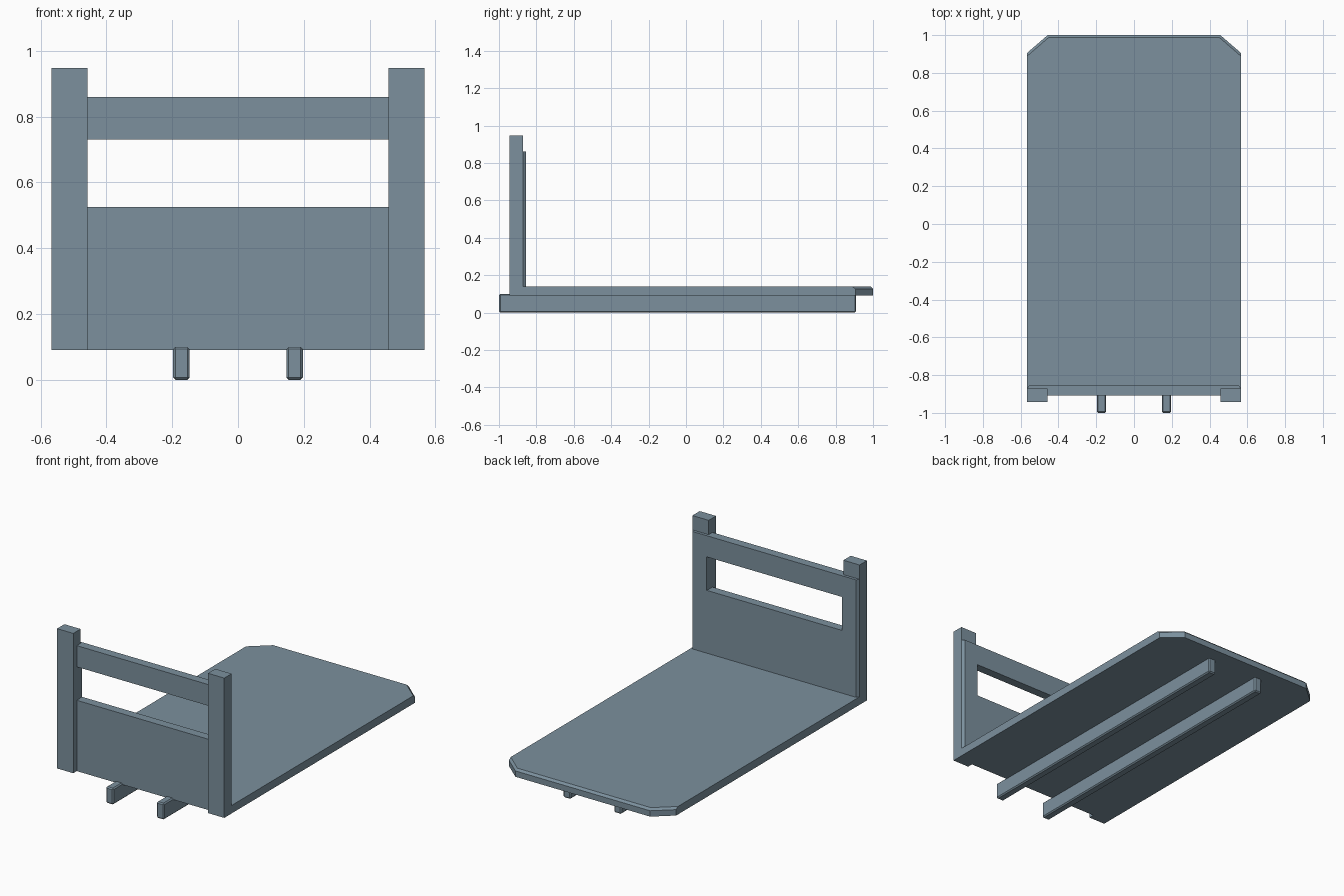
import bpy, bmesh

if "Cube" in bpy.data.objects:
    bpy.data.objects.remove(bpy.data.objects["Cube"])

mat = bpy.data.materials.new("slate_paint")
mat.diffuse_color = (0.20, 0.28, 0.34, 1)
mat.use_nodes = True
mat.node_tree.nodes["Principled BSDF"].inputs["Base Color"].default_value = mat.diffuse_color


def finish(bm, name):
    bmesh.ops.recalc_face_normals(bm, faces=bm.faces)
    me = bpy.data.meshes.new(name)
    bm.to_mesh(me)
    bm.free()
    me.materials.append(mat)
    ob = bpy.data.objects.new(name, me)
    bpy.context.collection.objects.link(ob)
    return ob


def extrude(bm, faces, vec):
    ret = bmesh.ops.extrude_face_region(bm, geom=faces)
    verts = [g for g in ret["geom"] if isinstance(g, bmesh.types.BMVert)]
    bmesh.ops.translate(bm, verts=verts, vec=vec)
    return verts, [g for g in ret["geom"] if isinstance(g, bmesh.types.BMFace)]


def box(name, lo, hi, bevel=0.0):
    bm = bmesh.new()
    bmesh.ops.create_cube(bm, size=1)
    for v in bm.verts:
        v.co = [lo[i] if v.co[i] < 0 else hi[i] for i in range(3)]
    if bevel:
        bmesh.ops.bevel(bm, geom=bm.edges[:], offset=bevel, segments=1,
                        affect='EDGES', profile=0.5)
    return finish(bm, name)


BOTTOM, TOP = 0.091, 0.14
HALF, INNER = 0.567, 0.457

# Deck: clipped rear corners, notched around the front posts
half = [(INNER, -0.909), (INNER, -0.872), (HALF, -0.872), (HALF, 0.905), (0.457, 1.0)]
outline = half + [(-x, y) for x, y in reversed(half)]
bm = bmesh.new()
face = bm.faces.new([bm.verts.new((x, y, BOTTOM)) for x, y in outline])
extrude(bm, [face], (0, 0, TOP - BOTTOM))
rim = [e for e in bm.edges
       if all(v.co.z > TOP - 0.001 and v.co.y > 0.9 for v in e.verts)]
bmesh.ops.bevel(bm, geom=rim, offset=0.013, segments=1, affect='EDGES', profile=0.5)
finish(bm, "deck")

# Upright panel with a handle opening; it widens behind the posts, with chamfered ends
xs = [-0.5, -0.459, 0.459, 0.5]
zs = [TOP, 0.525, 0.73, 0.86]
bm = bmesh.new()
grid = [[bm.verts.new((x, -0.909, z)) for x in xs] for z in zs]
faces = [bm.faces.new((grid[j][i], grid[j][i + 1], grid[j + 1][i + 1], grid[j + 1][i]))
         for j in range(3) for i in range(3) if (i, j) != (1, 1)]
for depth, width in ((0.037, HALF), (0.017, 0.555)):
    verts, faces = extrude(bm, faces, (0, depth, 0))
    for v in verts:
        if abs(v.co.x) > 0.48:
            v.co.x = width if v.co.x > 0 else -width
finish(bm, "handle_panel")

# Posts and floor runners, one pair each side
for side, s in (("left", -1), ("right", 1)):
    x0, x1 = sorted((s * INNER, s * HALF))
    box("post_" + side, (x0, -0.943, BOTTOM), (x1, -0.872, 0.948))
    c = s * 0.172
    box("runner_" + side, (c - 0.025, -1.0, 0.0), (c + 0.025, 0.91, 0.1), 0.007)
